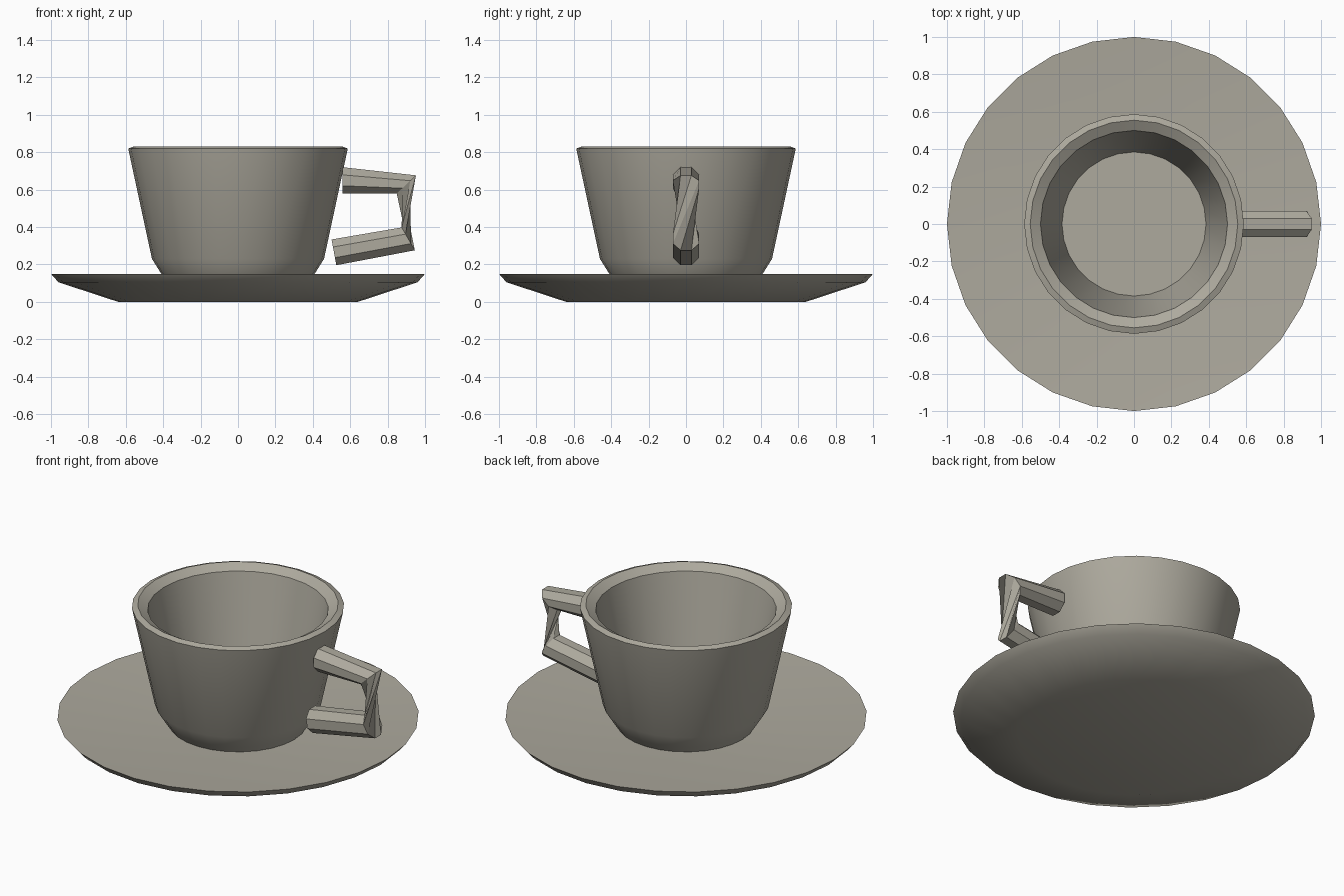
import bpy, math
from mathutils import Vector

if "Cube" in bpy.data.objects:
    bpy.data.objects.remove(bpy.data.objects["Cube"])

SIDES = 28

ceramic = bpy.data.materials.new("warm_grey_ceramic")
ceramic.diffuse_color = (0.42, 0.40, 0.34, 1)
ceramic.use_nodes = True
ceramic.node_tree.nodes["Principled BSDF"].inputs["Base Color"].default_value = ceramic.diffuse_color


def make_object(name, verts, faces, smooth_angle=None):
    mesh = bpy.data.meshes.new(name)
    mesh.from_pydata(verts, [], faces)
    mesh.materials.append(ceramic)
    obj = bpy.data.objects.new(name, mesh)
    bpy.context.collection.objects.link(obj)
    if smooth_angle:
        bpy.ops.object.select_all(action='DESELECT')
        obj.select_set(True)
        bpy.context.view_layer.objects.active = obj
        bpy.ops.object.shade_smooth_by_angle(angle=math.radians(smooth_angle))
    return obj


def skin(rings):
    """Join equal rings of points into a closed, capped surface."""
    n = len(rings[0])
    verts = [p for ring in rings for p in ring]
    faces = [tuple(reversed(range(n)))]
    for i in range(len(rings) - 1):
        for k in range(n):
            j = (k + 1) % n
            faces.append((i * n + k, i * n + j, (i + 1) * n + j, (i + 1) * n + k))
    faces.append(tuple(range(len(verts) - n, len(verts))))
    return verts, faces


def lathe(name, profile):
    """Turn a (radius, height) profile around z."""
    rings = [[(r * math.cos(2 * math.pi * k / SIDES),
               r * math.sin(2 * math.pi * k / SIDES), z) for k in range(SIDES)]
             for r, z in profile]
    return make_object(name, *skin(rings), smooth_angle=36)


# Saucer: shallow dish with a gently sunken top
lathe("saucer", [(0.64, 0), (0.96, 0.105), (1.0, 0.15), (0.36, 0.105)])

# Cup: tapered bowl, bevelled rim, hollow inside
lathe("cup", [(0.38, 0.105), (0.41, 0.15), (0.46, 0.23), (0.587, 0.82),
              (0.555, 0.832), (0.50, 0.80), (0.385, 0.24)])

# Handle: eight-sided bar in three straight runs, the outer run twisted
# (centre x, centre z, outward x, outward z, twist in degrees)
stations = [(0.56, 0.65, 0.0, 1.0, 0),
            (0.90, 0.628, 0.73, 0.69, 0),
            (0.91, 0.337, 0.50, -0.87, 135),
            (0.513, 0.265, 0.18, -0.98, 135)]
rings = []
for cx, cz, ox, oz, twist in stations:
    ring = []
    for k in range(8):
        a = math.radians(45 * k + 22.5 + twist)
        out = Vector((ox, 0, oz)) * (0.076 * math.sin(a))
        ring.append(Vector((cx, 0.076 * math.cos(a), cz)) + out)
    rings.append(ring)
handle = make_object("handle", *skin(rings))

# Make all normals point outward
import bmesh
for obj in bpy.data.objects:
    bm = bmesh.new()
    bm.from_mesh(obj.data)
    bmesh.ops.recalc_face_normals(bm, faces=bm.faces)
    bm.to_mesh(obj.data)
    bm.free()
